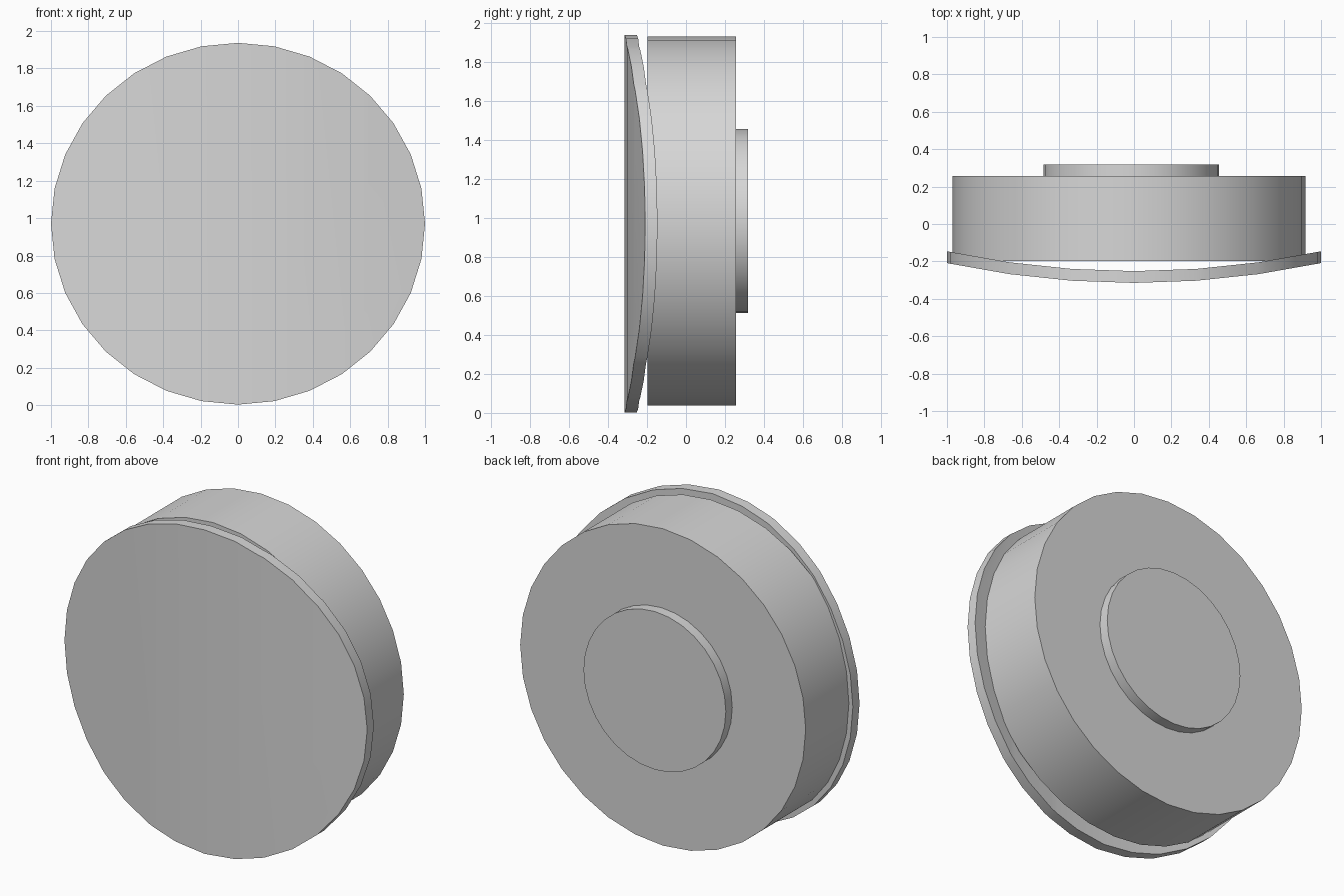
import bpy, bmesh, math
from mathutils import Matrix

if "Cube" in bpy.data.objects:
    bpy.data.objects.remove(bpy.data.objects["Cube"])

grey = bpy.data.materials.new("light_grey")
grey.diffuse_color = (0.68, 0.68, 0.68, 1)
grey.use_nodes = True
grey.node_tree.nodes["Principled BSDF"].inputs["Base Color"].default_value = grey.diffuse_color


def disc(name, x, z, rx, rz, y0, y1, cuts=(), bend=None):
    """Closed 32-sided disc lying along y, optionally sliced in x and bent."""
    bm = bmesh.new()
    bmesh.ops.create_cone(bm, cap_ends=True, segments=32, radius1=1, radius2=1, depth=1)
    bmesh.ops.transform(
        bm, verts=bm.verts,
        matrix=Matrix.Translation((x, (y0 + y1) / 2, z))
        @ Matrix.Diagonal((rx, y1 - y0, rz, 1))
        @ Matrix.Rotation(math.pi / 2, 4, 'X'))
    for c in cuts:
        bmesh.ops.bisect_plane(bm, geom=bm.verts[:] + bm.edges[:] + bm.faces[:],
                               plane_co=(c, 0, 0), plane_no=(1, 0, 0), dist=1e-5)
    if bend:
        for v in bm.verts:
            v.co.y += bend(v.co.x)
    bmesh.ops.recalc_face_normals(bm, faces=bm.faces)
    mesh = bpy.data.meshes.new(name)
    bm.to_mesh(mesh)
    bm.free()
    mesh.materials.append(grey)
    ob = bpy.data.objects.new(name, mesh)
    bpy.context.collection.objects.link(ob)
    bpy.ops.object.select_all(action='DESELECT')
    ob.select_set(True)
    bpy.context.view_layer.objects.active = ob
    bpy.ops.object.shade_smooth_by_angle(angle=math.radians(30))
    return ob


def curve(x):
    """Backward sweep of the front plate, straight between its six strips."""
    t = min(abs(x), 1) * 3
    i = min(int(t), 2)
    a, b = 0.106 * (i / 3) ** 2, 0.106 * ((i + 1) / 3) ** 2
    return a + (b - a) * (t - i)


# Curved front plate
disc("front_plate", 0, 0.97, 1.0, 0.967, -0.315, -0.252,
     cuts=[i / 3 for i in range(-2, 3)], bend=curve)
# Main drum body
disc("drum", -0.027, 0.983, 0.943, 0.946, -0.197, 0.256)
# Raised round boss on the back
disc("back_boss", -0.015, 0.983, 0.47, 0.472, 0.24, 0.317)
